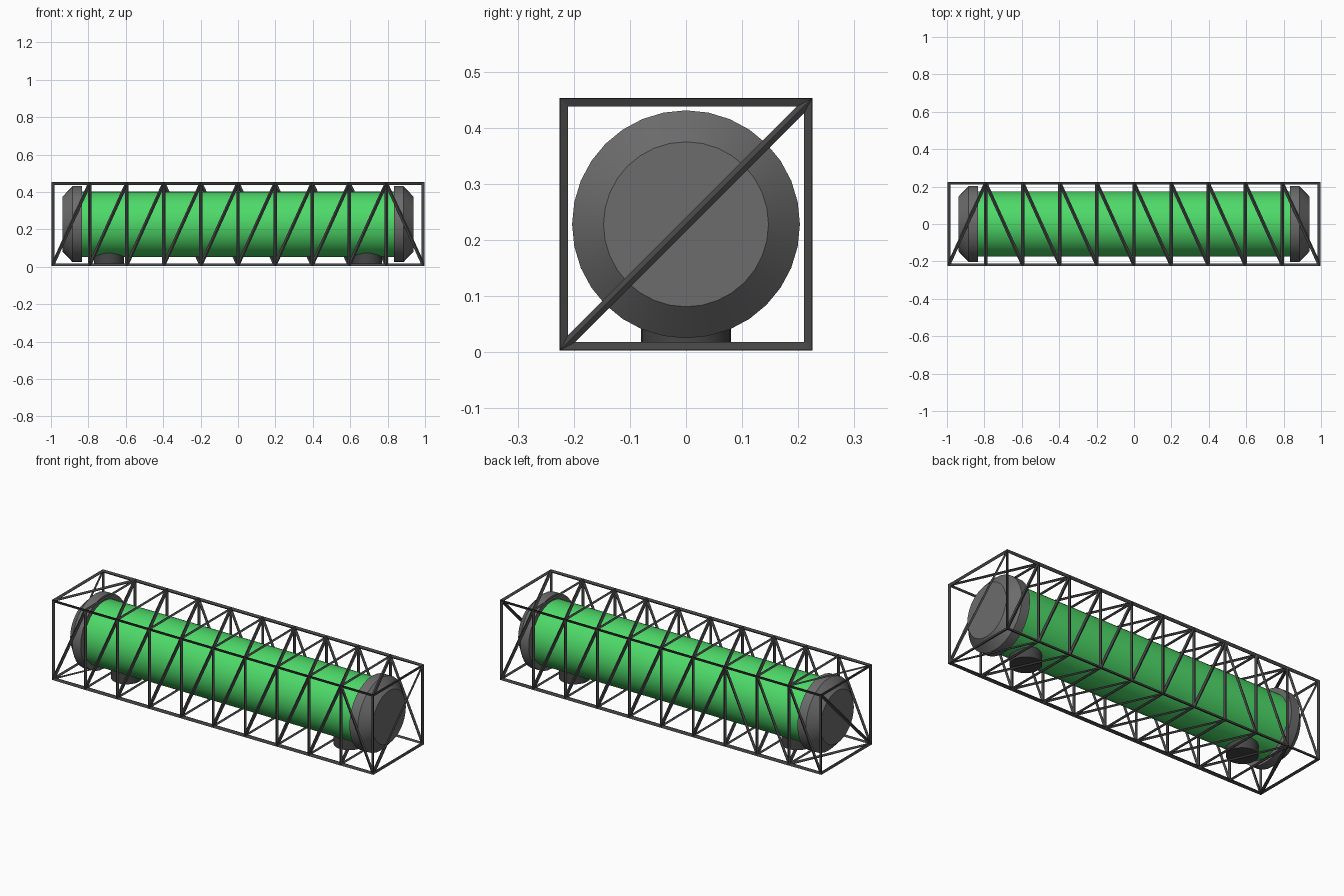
import bpy, bmesh, math
from mathutils import Matrix

if "Cube" in bpy.data.objects:
    bpy.data.objects.remove(bpy.data.objects["Cube"])

ZC = 0.228          # height of the tank axis
T = 0.018           # truss bar thickness
H = 0.228 - T / 2   # half width of the truss centre lines
L = 1.0 - T / 2     # half length of the truss centre lines
BAYS = 10


def material(name, rgb):
    m = bpy.data.materials.new(name)
    m.diffuse_color = (*rgb, 1)
    m.use_nodes = True
    m.node_tree.nodes["Principled BSDF"].inputs["Base Color"].default_value = m.diffuse_color
    return m


green = material("tank_green", (0.075, 0.70, 0.14))
grey = material("cap_grey", (0.15, 0.15, 0.15))
dark = material("frame_dark_grey", (0.06, 0.06, 0.06))


def finish(name, bm, mat, smooth=True):
    bmesh.ops.recalc_face_normals(bm, faces=bm.faces)
    me = bpy.data.meshes.new(name)
    bm.to_mesh(me)
    bm.free()
    me.materials.append(mat)
    ob = bpy.data.objects.new(name, me)
    bpy.context.collection.objects.link(ob)
    if smooth:
        bpy.ops.object.select_all(action='DESELECT')
        ob.select_set(True)
        bpy.context.view_layer.objects.active = ob
        bpy.ops.object.shade_smooth_by_angle(angle=math.radians(30))
    return ob


def lathe_x(name, profile, mat, n=32):
    """Closed solid turned around the tank axis; profile is (x, radius)."""
    bm = bmesh.new()
    rings = [[bm.verts.new((x, r * math.sin(2 * math.pi * i / n),
                            ZC + r * math.cos(2 * math.pi * i / n)))
              for i in range(n)] for x, r in profile]
    for a, b in zip(rings, rings[1:]):
        for i in range(n):
            j = (i + 1) % n
            bm.faces.new((a[i], a[j], b[j], b[i]))
    bm.faces.new(rings[0])
    bm.faces.new(rings[-1])
    return finish(name, bm, mat)


# tank body and its chamfered end caps
lathe_x("tank_body", [(-0.85, 0.175), (0.85, 0.175)], green)
for side, s in (("left", -1), ("right", 1)):
    lathe_x(side + "_cap", [(s * 0.833, 0.203), (s * 0.885, 0.203),
                            (s * 0.938, 0.147)], grey)
    # round foot under the tank
    bm = bmesh.new()
    bmesh.ops.create_cone(bm, cap_ends=True, segments=32, radius1=0.08,
                          radius2=0.08, depth=0.09,
                          matrix=Matrix.Translation((s * 0.69, 0, 0.057)))
    finish(side + "_foot", bm, dark)

# truss: box split into bays, each panel cut by a diagonal, then wireframed
bm = bmesh.new()
corners = [(-H, -H), (-H, H), (H, H), (H, -H)]   # (y, z): front, top, back, bottom
rings = [[bm.verts.new((-L + 2 * L * k / BAYS, y, ZC + z)) for y, z in corners]
         for k in range(BAYS + 1)]
# bays in which the diagonal rises (+y or +z) towards +x, per side
rising = [range(0, 9), range(0, 1), range(0, 3), range(0, 1)]
for side in range(4):
    i, j = side, (side + 1) % 4
    if side >= 2:                       # keep j as the higher / further edge
        i, j = j, i
    for k in range(BAYS):
        a, b = rings[k], rings[k + 1]
        if k in rising[side]:
            bm.faces.new((a[i], b[i], b[j]))
            bm.faces.new((a[i], b[j], a[j]))
        else:
            bm.faces.new((a[i], b[i], a[j]))
            bm.faces.new((b[i], b[j], a[j]))
for r in (rings[0], rings[-1]):         # end panels
    bm.faces.new((r[0], r[1], r[2]))
    bm.faces.new((r[0], r[2], r[3]))
truss = finish("truss_frame", bm, dark, smooth=False)
w = truss.modifiers.new("bars", 'WIREFRAME')
w.thickness = T
w.offset = 0
w.use_even_offset = True
w.use_replace = True
